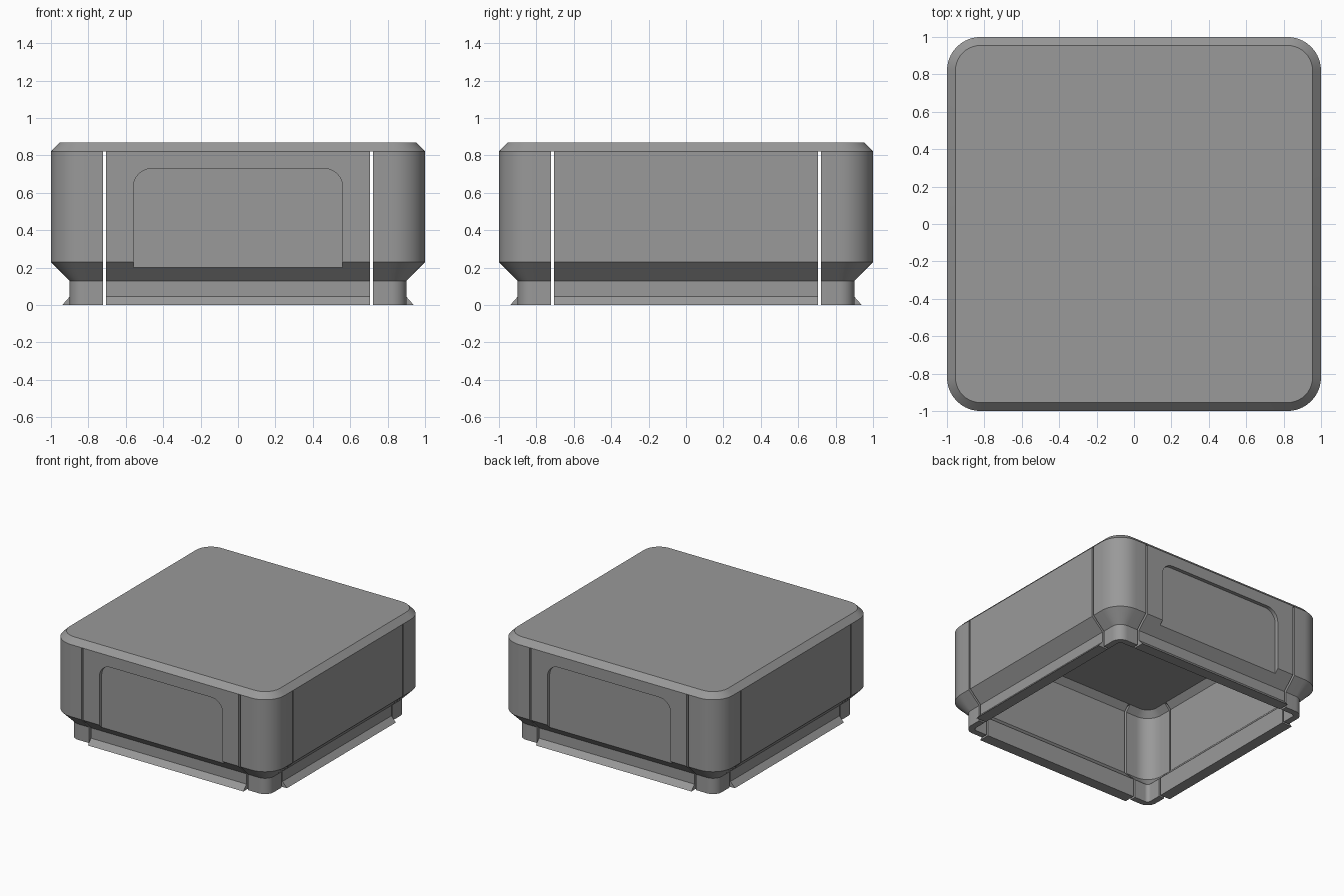
import bpy, bmesh, math
from mathutils import Matrix

if "Cube" in bpy.data.objects:
    bpy.data.objects.remove(bpy.data.objects["Cube"])

grey = bpy.data.materials.new("mid grey")
grey.diffuse_color = (0.32, 0.32, 0.32, 1)
grey.use_nodes = True
grey.node_tree.nodes["Principled BSDF"].inputs["Base Color"].default_value = grey.diffuse_color

SLOT, SLOT_W = 0.715, 0.016   # slot centre offset and width
RADIUS, SEGS = 0.18, 10       # outer corner radius and arc steps


def make_object(name, bm):
    bmesh.ops.recalc_face_normals(bm, faces=bm.faces[:])
    mesh = bpy.data.meshes.new(name)
    bm.to_mesh(mesh)
    bm.free()
    mesh.materials.append(grey)
    ob = bpy.data.objects.new(name, mesh)
    bpy.context.collection.objects.link(ob)
    return ob


def rounded_square(half):
    """Outline whose corner arcs stay concentric at every inset."""
    r, c = RADIUS - (1 - half), 1 - RADIUS
    pts = []
    for q, (sx, sy) in enumerate([(1, 1), (-1, 1), (-1, -1), (1, -1)]):
        for i in range(SEGS + 1):
            a = math.pi / 2 * (q + i / SEGS)
            pts.append((sx * c + r * math.cos(a), sy * c + r * math.sin(a)))
    return pts


def extrude_prism(bm, pts, offset):
    """Close a polygon and extrude it along an offset."""
    face = bm.faces.new([bm.verts.new(p) for p in pts])
    ext = bmesh.ops.extrude_face_region(bm, geom=[face], use_keep_orig=True)
    verts = [v for v in ext["geom"] if isinstance(v, bmesh.types.BMVert)]
    bmesh.ops.translate(bm, verts=verts, vec=offset)


# Hollow shell: (half width, height) from outer top down and back up inside
profile = [(0.955, 0.868), (1.0, 0.822), (1.0, 0.23), (0.9, 0.13), (0.9, 0.0),
           (0.85, 0.0), (0.85, 0.15), (0.95, 0.25), (0.95, 0.775), (0.905, 0.822)]
bm = bmesh.new()
rings = [[bm.verts.new((x, y, z)) for x, y in rounded_square(h)] for h, z in profile]
for a, b in zip(rings, rings[1:]):
    for i in range(len(a)):
        j = (i + 1) % len(a)
        bm.faces.new((a[i], a[j], b[j], b[i]))
bm.faces.new(rings[0])
bm.faces.new(rings[-1])
shell = make_object("cap_shell", bm)

# Slots that separate the flexible sides from the corners
slots = bmesh.new()
for k in range(4):
    turn = Matrix.Rotation(k * math.pi / 2, 4, 'Z')
    for s in (-1, 1):
        place = turn @ Matrix.Translation((s * SLOT, -0.95, 0.36))
        bmesh.ops.create_cube(slots, size=1,
                              matrix=place @ Matrix.Diagonal((SLOT_W, 0.3, 0.92, 1)))
slot_cutter = make_object("slot_cutter", slots)

# Shallow recesses with rounded top corners, front and back
recess = bmesh.new()
w, top, r = 0.56, 0.73, 0.1
arch = [(-w, 0.05), (w, 0.05)]
for cx, start in ((w - r, 0), (r - w, math.pi / 2)):
    for i in range(9):
        a = start + math.pi / 2 * i / 8
        arch.append((cx + r * math.cos(a), top - r + r * math.sin(a)))
for s in (-1, 1):
    extrude_prism(recess, [(x, s * 0.97, z) for x, z in arch], (0, s * 0.1, 0))
recess_cutter = make_object("recess_cutter", recess)

bpy.context.view_layer.objects.active = shell
for cutter in (recess_cutter, slot_cutter):
    mod = shell.modifiers.new(cutter.name, 'BOOLEAN')
    mod.operation, mod.solver, mod.object = 'DIFFERENCE', 'EXACT', cutter
    bpy.ops.object.modifier_apply(modifier=mod.name)
    bpy.data.objects.remove(cutter)

# Wedge-shaped snap clips along the bottom of each side
half = SLOT - SLOT_W / 2
for k, side in enumerate(("front", "right", "back", "left")):
    bm = bmesh.new()
    wedge = [(-half, -0.89, 0), (-half, -0.94, 0), (-half, -0.9, 0.045), (-half, -0.89, 0.045)]
    extrude_prism(bm, wedge, (2 * half, 0, 0))
    bm.transform(Matrix.Rotation(k * math.pi / 2, 4, 'Z'))
    make_object(side + "_clip", bm)

# Smooth corner arcs, keep bevel edges sharp
bpy.ops.object.select_all(action='DESELECT')
shell.select_set(True)
bpy.context.view_layer.objects.active = shell
bpy.ops.object.shade_smooth_by_angle(angle=math.radians(25))
